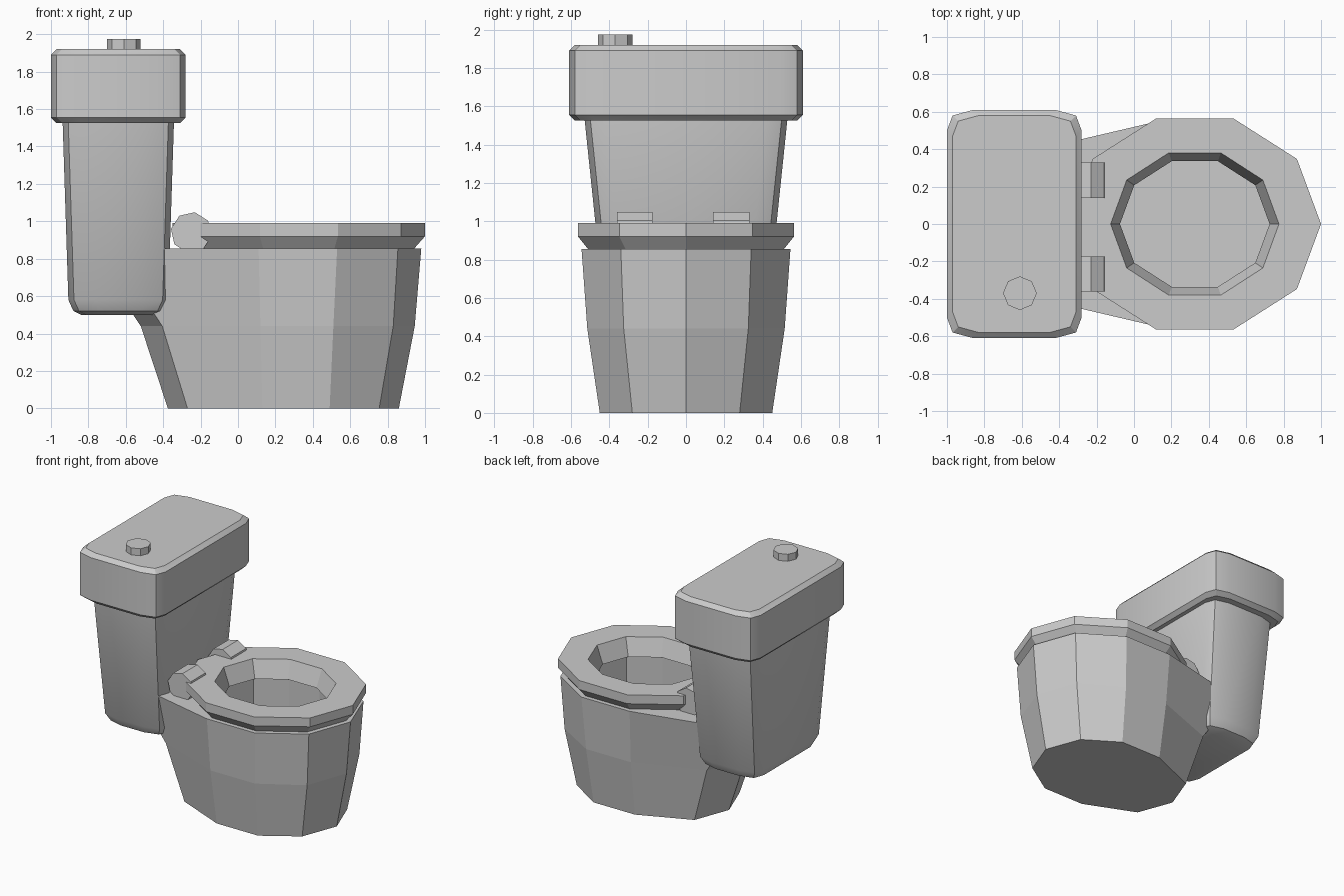
import bpy, bmesh
from math import cos, sin, pi, radians

if "Cube" in bpy.data.objects:
    bpy.data.objects.remove(bpy.data.objects["Cube"])


def loft(name, rings, closed=False, smooth=False):
    """Skin equal-length rings; cap both ends, or join last to first if closed."""
    bm = bmesh.new()
    loops = [[bm.verts.new(p) for p in ring] for ring in rings]
    pairs = list(zip(loops, loops[1:]))
    if closed:
        pairs.append((loops[-1], loops[0]))
    else:
        bm.faces.new(loops[0])
        bm.faces.new(loops[-1])
    for a, b in pairs:
        for i in range(len(a)):
            j = (i + 1) % len(a)
            bm.faces.new((a[i], a[j], b[j], b[i]))
    bmesh.ops.recalc_face_normals(bm, faces=bm.faces)
    mesh = bpy.data.meshes.new(name)
    bm.to_mesh(mesh)
    bm.free()
    obj = bpy.data.objects.new(name, mesh)
    bpy.context.collection.objects.link(obj)
    if smooth:
        bpy.ops.object.select_all(action='DESELECT')
        obj.select_set(True)
        bpy.context.view_layer.objects.active = obj
        bpy.ops.object.shade_smooth_by_angle(angle=radians(30))
    return obj


def ellipse(cx, rx, ry, z, n=10, cy=0):
    return [(cx + rx * cos(2 * pi * i / n), cy + ry * sin(2 * pi * i / n), z)
            for i in range(n)]


def rounded_rect(cx, hx, hy, z):
    """Rectangle whose corners are cut by two facets."""
    q = [(hx, hy - .11), (hx - .03, hy - .03), (hx - .14, hy)]
    pts = q + [(-x, y) for x, y in q[::-1]]
    pts += [(-x, -y) for x, y in pts]
    return [(cx + x, y, z) for x, y in pts]


def half_ring(half, z):
    """Mirror a front-to-back half outline across y = 0."""
    return [(x, y, z) for x, y in half] + [(x, -y, z) for x, y in half[-2:0:-1]]


# Bowl: ten-sided shell running back into the tank, with a deep cavity
loft("bowl", [
    half_ring([(.86, 0), (.755, .28), (.49, .45), (.13, .45), (-.27, .28), (-.375, 0)], 0),
    half_ring([(.945, 0), (.83, .325), (.51, .515), (.12, .515), (-.405, .32), (-.52, 0)], .44),
    half_ring([(.98, 0), (.855, .34), (.53, .545), (.11, .545), (-.68, .36), (-.80, 0)], .855),
    ellipse(.325, .43, .38, .855),
    ellipse(.325, .43, .38, .25),
])

# Seat ring with a tapered underside
loft("seat", [
    ellipse(.325, .675, .592, .99),
    ellipse(.325, .675, .592, .92),
    ellipse(.325, .615, .535, .852),
    ellipse(.325, .40, .353, .852),
    ellipse(.325, .45, .40, .99),
], closed=True)

# Hinges
for side, y0, y1 in (("front", -.36, -.175), ("back", .14, .33)):
    rings = [[(-.25 + .11 * cos(radians(35 + 45 * i)), y,
               .94 + .11 * sin(radians(35 + 45 * i))) for i in range(8)]
             for y in (y0, y1)]
    loft("hinge_" + side, rings)

# Tank
loft("tank", [rounded_rect(-.64, hx, hy, z) for hx, hy, z in (
    (.20, .35, .50), (.24, .40, .52), (.267, .43, .58), (.298, .53, 1.54))], smooth=True)

# Tank lid
loft("tank_lid", [rounded_rect(-.64, .36 - d, .61 - d, z) for d, z in (
    (.03, 1.525), (0, 1.555), (0, 1.89), (.03, 1.92))], smooth=True)

# Flush button
loft("flush_button", [ellipse(-.61, .09, .09, z, 8, -.37) for z in (1.91, 1.975)])
